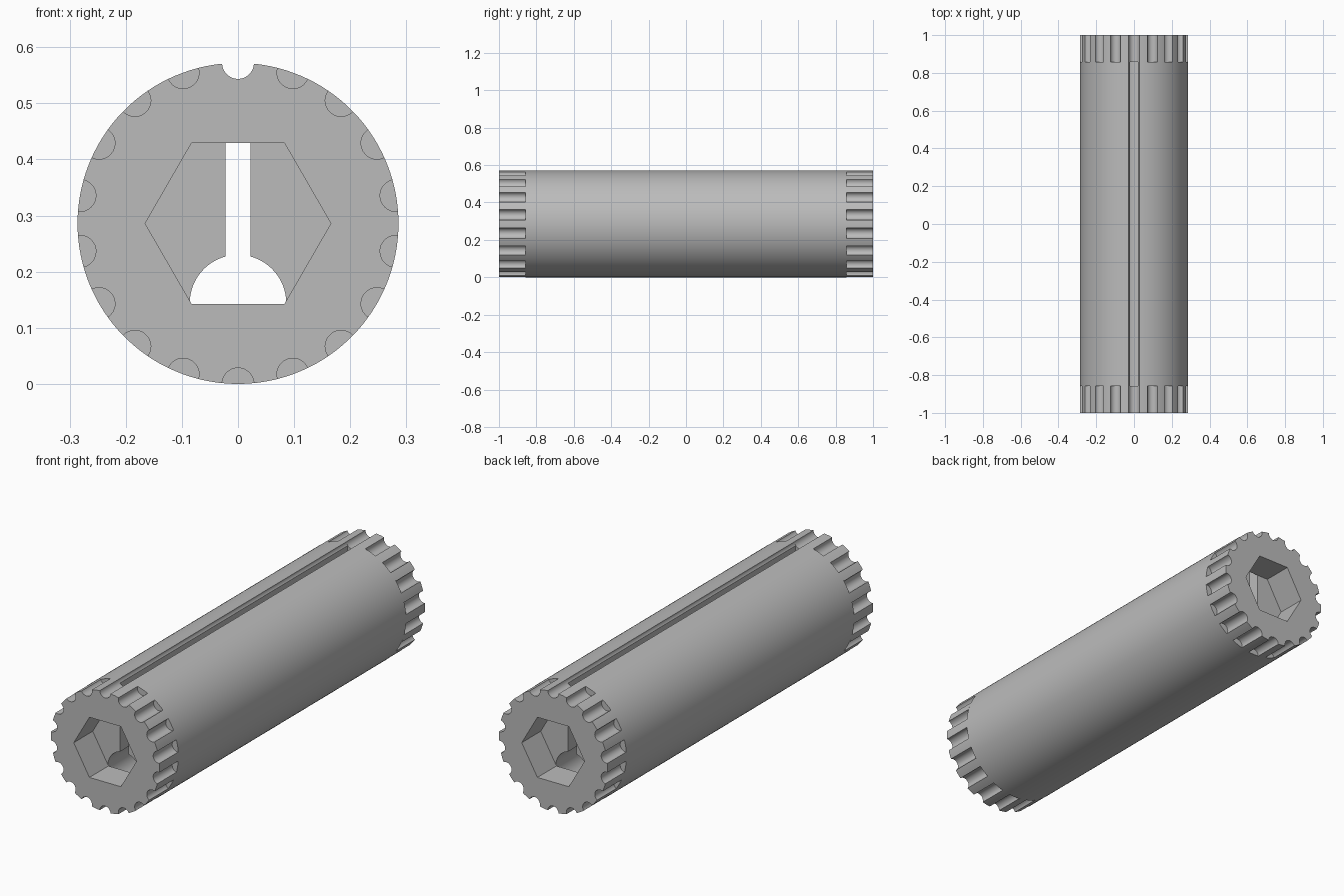
import bpy
import bmesh
from math import pi, sin, cos, asin, radians

if "Cube" in bpy.data.objects:
    bpy.data.objects.remove(bpy.data.objects["Cube"], do_unlink=True)

R = 0.286          # roller radius, also the height of its axis
NOTCH = 0.0285     # radius of the round notches
TEETH = 18
HEX = 0.1655       # hex socket corner radius
SLOT = 0.022       # half width of the slot
BORE = 0.086       # radius of the round channel
BORE_Z = -0.142    # channel centre relative to the axis
CAP_Y = 0.857      # where the notched ends begin
UP = pi / 2

grey = bpy.data.materials.new("plain grey")
grey.use_nodes = True
grey.diffuse_color = (0.5, 0.5, 0.5, 1)
grey.node_tree.nodes["Principled BSDF"].inputs["Base Color"].default_value = (0.5, 0.5, 0.5, 1)


def arc(cx, cz, r, start, end, steps):
    angles = [start + (end - start) * i / steps for i in range(steps + 1)]
    return [(cx + r * cos(a), cz + r * sin(a)) for a in angles]


def extrude_profile(name, loops, y0, y1):
    """Fill closed x-z loops (outline first, then holes) and extrude along y."""
    bm = bmesh.new()
    for loop in loops:
        verts = [bm.verts.new((x, y0, z + R)) for x, z in loop]
        for a, b in zip(verts, verts[1:] + verts[:1]):
            bm.edges.new((a, b))
    bmesh.ops.triangle_fill(bm, use_beauty=True, edges=bm.edges[:])
    made = bmesh.ops.extrude_face_region(bm, geom=bm.faces[:], use_keep_orig=True)
    moved = [g for g in made["geom"] if isinstance(g, bmesh.types.BMVert)]
    bmesh.ops.translate(bm, verts=moved, vec=(0, y1 - y0, 0))
    bmesh.ops.recalc_face_normals(bm, faces=bm.faces[:])
    mesh = bpy.data.meshes.new(name)
    bm.to_mesh(mesh)
    bm.free()
    mesh.materials.append(grey)
    obj = bpy.data.objects.new(name, mesh)
    bpy.context.collection.objects.link(obj)
    return obj


half = 2 * asin(NOTCH / (2 * R))    # half angle a notch takes from the rim
sweep = pi / 2 - half / 2           # half angle of the notch arc itself

# Notched end outline with a hexagonal socket
step = 2 * pi / TEETH
gear = []
for k in range(TEETH):
    t = UP + k * step
    gear += arc(R * cos(t), R * sin(t), NOTCH, t + pi + sweep, t + pi - sweep, 14)
    gear += arc(0, 0, R, t + half, t + step - half, 6)[1:-1]
socket = arc(0, 0, HEX, 0, 2 * pi, 6)[:-1]

# Body outline: rim, rounded groove, slot and round channel in one loop
lip = asin(SLOT / NOTCH)
neck = asin(SLOT / BORE)
down = UP + pi
body = arc(0, 0, R, UP + half, UP + 2 * pi - half, 120)
body += arc(0, R, NOTCH, down + sweep, down + lip, 6)[1:]
body += arc(0, BORE_Z, BORE, UP - neck, UP + neck - 2 * pi, 56)
body += arc(0, R, NOTCH, down - lip, down - sweep, 6)[:-1]

parts = [
    extrude_profile("slotted_body", [body], -CAP_Y, CAP_Y),
    extrude_profile("front_notched_end", [gear, socket], -1, -CAP_Y),
    extrude_profile("back_notched_end", [gear, socket], CAP_Y, 1),
]

# Smooth the round walls and keep the corners crisp
bpy.ops.object.select_all(action="DESELECT")
for part in parts:
    part.select_set(True)
bpy.context.view_layer.objects.active = parts[0]
bpy.ops.object.shade_smooth_by_angle(angle=radians(25))
